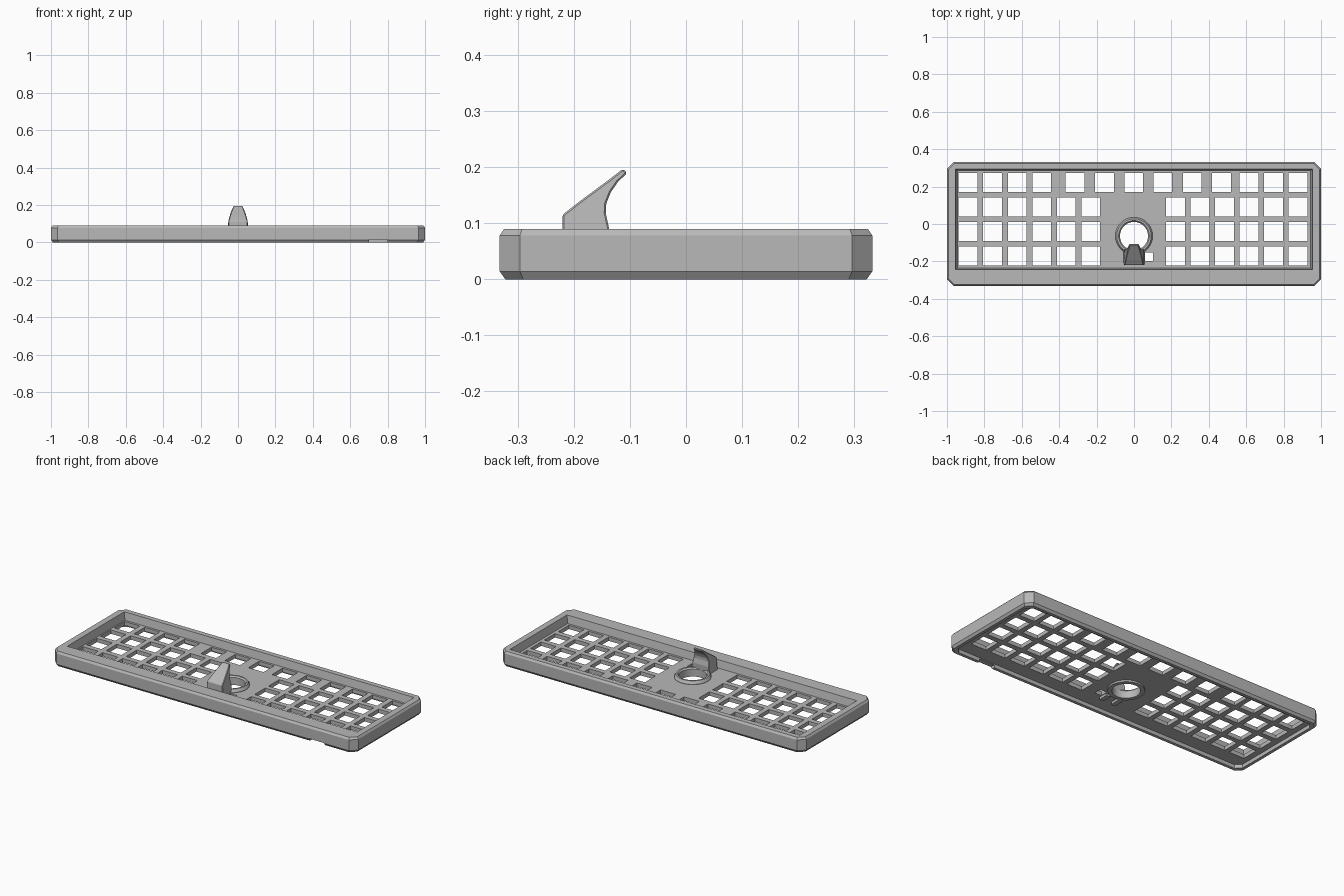
import bpy, bmesh, math

if "Cube" in bpy.data.objects:
    bpy.data.objects.remove(bpy.data.objects["Cube"])

grey = bpy.data.materials.new("satin grey")
grey.use_nodes = True
colour = (0.48, 0.48, 0.48, 1)
grey.diffuse_color = colour
grey.node_tree.nodes["Principled BSDF"].inputs["Base Color"].default_value = colour

PLATE_TOP, PLATE_LOW = 0.045, 0.022
RING_Y = -0.064


def finish(name, bm):
    bmesh.ops.recalc_face_normals(bm, faces=bm.faces)
    mesh = bpy.data.meshes.new(name)
    bm.to_mesh(mesh)
    bm.free()
    mesh.materials.append(grey)
    obj = bpy.data.objects.new(name, mesh)
    bpy.context.collection.objects.link(obj)
    return obj


def rect(hx, hy, c, z, cx=0, cy=0):
    """Rectangle outline with corners clipped by c."""
    if c == 0:
        flat = [(-hx, -hy), (hx, -hy), (hx, hy), (-hx, hy)]
    else:
        flat = [(-hx + c, -hy), (hx - c, -hy), (hx, -hy + c), (hx, hy - c),
                (hx - c, hy), (-hx + c, hy), (-hx, hy - c), (-hx, -hy + c)]
    return [(cx + x, cy + y, z) for x, y in flat]


def circle(r, z, cy, n=48):
    return [(r * math.cos(2 * math.pi * i / n), cy + r * math.sin(2 * math.pi * i / n), z)
            for i in range(n)]


def loft(bm, outlines, closed=False):
    """Skin equal outlines; cap the ends, or join last to first."""
    rings = [[bm.verts.new(p) for p in o] for o in outlines]
    pairs = list(zip(rings, rings[1:]))
    if closed:
        pairs.append((rings[-1], rings[0]))
    for a, b in pairs:
        for i in range(len(a)):
            j = (i + 1) % len(a)
            bm.faces.new((a[i], a[j], b[j], b[i]))
    if not closed:
        bm.faces.new(rings[0][::-1])
        bm.faces.new(rings[-1])


def cut(target, name, bm):
    cutter = finish(name, bm)
    cutter.hide_render = True
    mod = target.modifiers.new(name, 'BOOLEAN')
    mod.operation, mod.solver, mod.object = 'DIFFERENCE', 'EXACT', cutter
    bpy.context.view_layer.objects.active = target
    bpy.ops.object.modifier_apply(modifier=name)
    bpy.data.objects.remove(cutter)


# Case with clipped corners and chamfered edges
bm = bmesh.new()
loft(bm, [rect(0.99, 0.322, 0.032, 0), rect(1, 0.332, 0.036, 0.014),
          rect(1, 0.332, 0.036, 0.078), rect(0.992, 0.324, 0.032, 0.09)])
case = finish("case", bm)

# Upper tray and lower hollow, leaving the key plate between
bm = bmesh.new()
loft(bm, [rect(0.945, 0.26, 0, PLATE_TOP, cy=0.025), rect(0.955, 0.269, 0, 0.0901, cy=0.025)])
cut(case, "upper_tray", bm)
bm = bmesh.new()
loft(bm, [rect(0.972, 0.304, 0.03, -0.01), rect(0.972, 0.304, 0.03, PLATE_LOW)])
cut(case, "lower_hollow", bm)

# Square key openings
pitch = 0.131
columns = [0.222 + pitch * i for i in range(6)]
bottom_columns = columns + [-0.01 - x for x in columns]
top_columns = [-0.01 - x for x in columns[2:]] + columns[3:]
top_columns += [-0.315, -0.158, -0.002, 0.153, 0.312, 0.468]
rows = [(0.222, top_columns)] + [(0.091 - pitch * i, bottom_columns) for i in range(3)]
bm = bmesh.new()
for y, xs in rows:
    for x in xs:
        loft(bm, [rect(0.05, 0.05, 0, z, x, y) for z in (0.01, 0.06)])
# Small slot beside the lever, and the round opening
loft(bm, [rect(0.022, 0.022, 0, z, 0.08, -0.175) for z in (0.01, 0.06)])
loft(bm, [circle(0.085, z, RING_Y) for z in (0.01, 0.06)])
cut(case, "openings", bm)

# Cable notch under the front wall
bm = bmesh.new()
loft(bm, [rect(0.05, 0.05, 0, z, 0.75, -0.33) for z in (-0.01, 0.016)])
cut(case, "cable_notch", bm)

# Collar around the round opening
bm = bmesh.new()
profile = [(0.075, 0.012), (0.098, 0.012), (0.1, 0.05), (0.092, 0.064), (0.082, 0.064), (0.075, 0.056)]
loft(bm, [circle(r, z, RING_Y) for r, z in profile], closed=True)
collar = finish("collar", bm)
bpy.context.view_layer.objects.active = collar
collar.select_set(True)
bpy.ops.object.shade_smooth_by_angle(angle=math.radians(25))

# Lever: sloped front, hollow curved back, narrowing to its tip
side = [(-0.220, 0.03), (-0.220, 0.115), (-0.192, 0.137), (-0.165, 0.157), (-0.138, 0.177), (-0.112, 0.197),
        (-0.105, 0.189), (-0.121, 0.174), (-0.134, 0.155), (-0.142, 0.135), (-0.143, 0.118), (-0.137, 0.09),
        (-0.14, 0.03)]


def half_width(z):
    t = max(0, min(1, (z - 0.085) / 0.112))
    return 0.056 - 0.014 * t - 0.02 * t * t


bm = bmesh.new()
loft(bm, [[(s * half_width(z), y, z) for y, z in side] for s in (-1, 1)])
lever = finish("lever", bm)
bevel = lever.modifiers.new("soft edges", 'BEVEL')
bevel.width, bevel.segments, bevel.limit_method = 0.003, 1, 'ANGLE'
bevel.angle_limit = math.radians(50)

# Small clip holding the lever under the plate
for side_x, name in ((-0.04, "clip_right"), (0.04, "clip_left")):
    bm = bmesh.new()
    loft(bm, [rect(0.014, 0.03, 0.004, z, side_x, -0.19) for z in (0.008, 0.03)])
    finish(name, bm)
